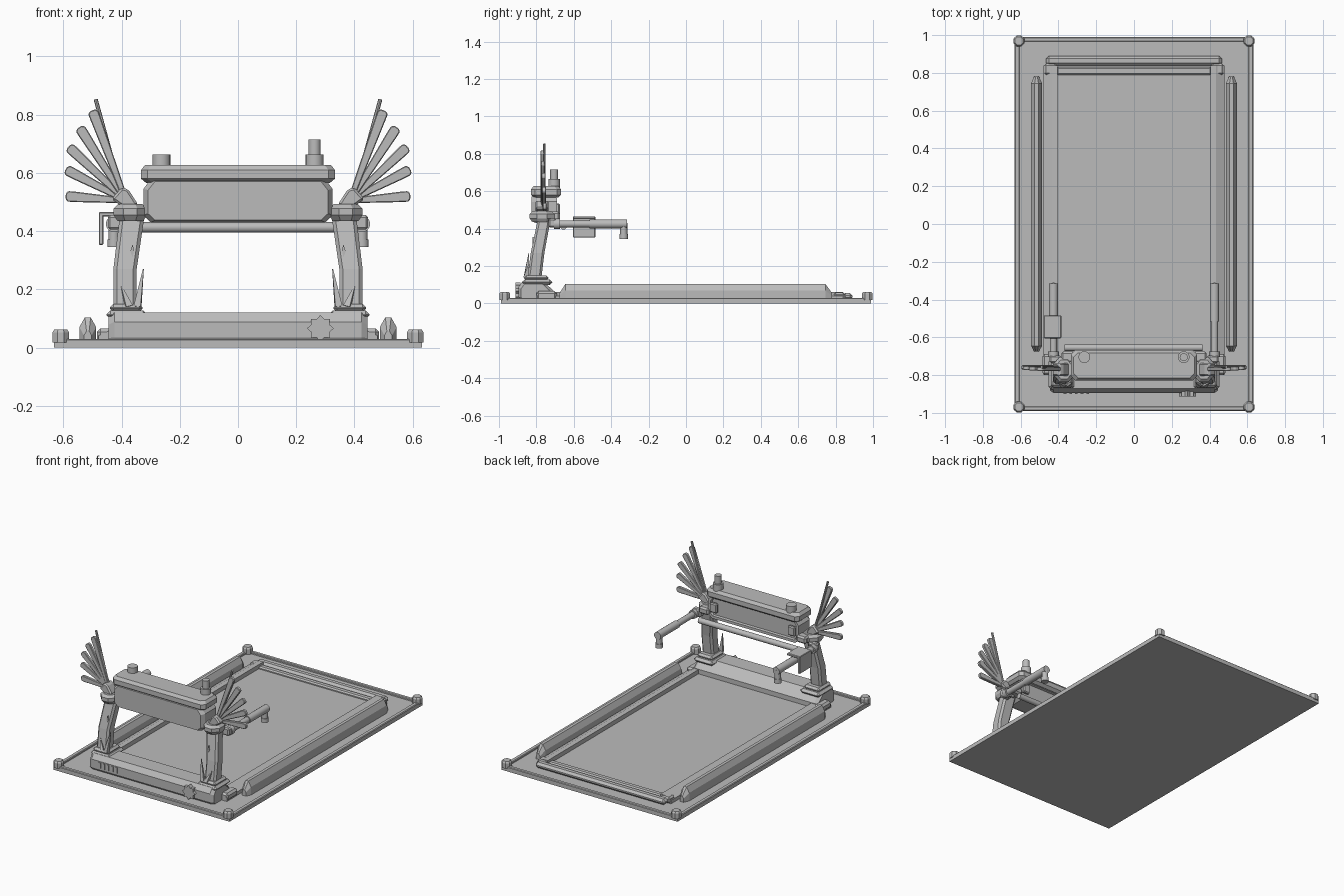
import bpy, bmesh, math
from mathutils import Vector

if "Cube" in bpy.data.objects:
    bpy.data.objects.remove(bpy.data.objects["Cube"])

GREY = bpy.data.materials.new("mid grey")
GREY.diffuse_color = (0.5, 0.5, 0.5, 1)
GREY.use_nodes = True
GREY.node_tree.nodes["Principled BSDF"].inputs["Base Color"].default_value = GREY.diffuse_color


def finish(name, bm, bevel=0, smooth=False):
    bmesh.ops.recalc_face_normals(bm, faces=bm.faces)
    if bevel:
        bmesh.ops.bevel(bm, geom=bm.edges[:], offset=bevel, segments=1,
                        affect='EDGES', clamp_overlap=True)
    me = bpy.data.meshes.new(name)
    bm.to_mesh(me)
    bm.free()
    me.materials.append(GREY)
    ob = bpy.data.objects.new(name, me)
    bpy.context.collection.objects.link(ob)
    if smooth:
        bpy.context.view_layer.objects.active = ob
        ob.select_set(True)
        bpy.ops.object.shade_smooth_by_angle(angle=math.radians(40))
        ob.select_set(False)
    return ob


def loft(name, rings, bevel=0, smooth=False):
    """Skin a list of equal-length rings and cap both ends."""
    bm = bmesh.new()
    vs = [[bm.verts.new(p) for p in r] for r in rings]
    n = len(rings[0])
    for a, b in zip(vs, vs[1:]):
        for i in range(n):
            bm.faces.new((a[i], a[(i + 1) % n], b[(i + 1) % n], b[i]))
    bm.faces.new(vs[0][::-1])
    bm.faces.new(vs[-1])
    return finish(name, bm, bevel, smooth)


def rect(x0, x1, y0, y1, z):
    return [(x0, y0, z), (x1, y0, z), (x1, y1, z), (x0, y1, z)]


def box(name, x0, x1, y0, y1, z0, z1, bevel=0):
    return loft(name, [rect(x0, x1, y0, y1, z0), rect(x0, x1, y0, y1, z1)], bevel)


def tube(name, p0, p1, r0, r1=None, sides=16, smooth=True, turn=0):
    p0, p1 = Vector(p0), Vector(p1)
    q = (p1 - p0).to_track_quat('Z', 'Y')
    def ring(c, r):
        return [c + q @ Vector((r * math.cos(a), r * math.sin(a), 0))
                for a in (turn + 2 * math.pi * i / sides for i in range(sides))]
    return loft(name, [ring(p0, r0), ring(p1, r1 or r0)], 0, smooth)


def plate_xz(name, pts, y0, y1, bevel=0):
    return loft(name, [[(x, y, z) for x, z in pts] for y in (y0, y1)], bevel)


# base mat with a raised rim and corner posts
box("base_mat", -.632, .632, -.99, .99, 0, .018)
for s in (-1, 1):
    box("base_rim_side", s * .605, s * .632, -.99, .99, .012, .03, .004)
    box("base_rim_end", -.632, .632, s * .965, s * .99, .012, .03, .004)
    for t in (-1, 1):
        cx, cy = s * .609, t * .969
        tube("corner_post", (cx, cy, .018), (cx, cy, .052), .031, sides=8, smooth=False,
             turn=math.pi / 8)
        tube("corner_cap", (cx, cy, .052), (cx, cy, .062), .031, .024, 8, False, math.pi / 8)

# running belt and end bars
box("running_belt", -.41, .41, -.75, .80, .015, .035)
box("belt_end_bar", -.41, .41, .79, .83, .018, .05, .008)
box("rear_bar", -.465, .465, .838, .89, .018, .055, .014)

OUTER = [(.487, .018), (.487, .07), (.506, .104), (.526, .104), (.545, .07), (.545, .018)]
INNER = [(.405, .018), (.405, .062), (.435, .062), (.48, .04), (.48, .018)]
for s in (-1, 1):
    # long side rails with tapered ends
    def rail_ring(y, k):
        return [(s * (.516 + (x - .516) * k), y, .018 + (z - .018) * k) for x, z in OUTER]
    loft("side_rail", [rail_ring(-.675, .45), rail_ring(-.645, 1),
                       rail_ring(.745, 1), rail_ring(.78, .45)])
    loft("inner_rail", [[(s * x, y, z) for x, z in INNER] for y in (-.80, .84)])
    box("rail_end_block", s * .41, s * .475, .79, .85, .018, .058, .01)
    box("rail_front_block", s * .43, s * .485, -.80, -.69, .018, .065, .012)

# motor housing across the front
HOUSING = [(-.885, .02), (-.895, .035), (-.895, .088), (-.872, .12),
           (-.765, .12), (-.705, .065), (-.705, .02)]
loft("motor_housing", [[(x, -.8 + (y + .8) * k, .02 + (z - .02) * k) for y, z in HOUSING]
                       for x, k in ((-.445, .86), (-.425, 1), (.425, 1), (.445, .86))])
for i in range(5):
    x = -.365 + i * .03
    box("vent_slot", x - .007, x + .007, -.90, -.89, .045, .082)
star = [(.283 + r * math.sin(a), .066 + r * math.cos(a)) for a, r in
        ((math.pi * i / 8, .046 if i % 2 == 0 else .034) for i in range(16))]
plate_xz("star_badge", star, -.912, -.885)

# feathers: tip x, tip z, half width
FEATHERS = [(.50, .815, .018), (.545, .757, .018), (.582, .69, .018),
            (.592, .612, .018), (.592, .52, .018)]
for s in (-1, 1):
    # foot blocks and bent uprights
    box("upright_foot", s * .312, s * .452, -.875, -.715, .098, .128, .014)
    box("upright_foot_collar", s * .328, s * .44, -.865, -.735, .122, .15, .012)
    leg = [(.348, .428, -.85, -.775, .12), (.348, .428, -.83, -.757, .27),
           (.32, .405, -.79, -.722, .46)]
    loft("upright", [[(s * x0 + s * c, y0, z), (s * x1 - s * c, y0, z), (s * x1, y0 + c, z),
                      (s * x1, y1 - c, z), (s * x1 - s * c, y1, z), (s * x0 + s * c, y1, z),
                      (s * x0, y1 - c, z), (s * x0, y0 + c, z)]
                     for x0, x1, y0, y1, z in leg for c in (.012,)])
    plate_xz("upright_mark", [(s * .362, .355), (s * .37, .33), (s * .362, .31),
                              (s * .357, .335)], -.822, -.80)
    # spikes standing on the foot
    for x, z, bx in ((.325, .27, .345), (.40, .21, .375)):
        tube("foot_spike", (s * bx, -.855, .14), (s * x, -.84, z), .017, .002, 4, False)

    # shoulder collar and fan hub
    def oval(z, rx, ry):
        return [(s * .37 + rx * math.cos(a), -.77 + ry * math.sin(a), z)
                for a in (math.pi * (i + .5) / 4 for i in range(8))]
    loft("shoulder", [oval(.435, .048, .055), oval(.455, .062, .072),
                      oval(.478, .062, .072), oval(.493, .045, .055)])
    hub = [(.342, .49), (.385, .475), (.435, .51), (.40, .55), (.378, .545)]
    plate_xz("fan_hub", [(s * x, z) for x, z in hub], -.805, -.735, .008)
    box("shoulder_bracket", s * .315, s * .385, -.735, -.675, .445, .49, .01)

    # fan of flat feathers
    root = Vector((s * .385, .505))
    for i, (x, z, w) in enumerate(FEATHERS):
        tip = Vector((s * x, z))
        d = (tip - root).normalized()
        n = Vector((-d.y, d.x))
        pts = [root - n * .009, root + n * .009, tip - d * .03 + n * w, tip - d * .008 + n * w,
               tip + n * w * .5, tip - n * w * .5, tip - d * .008 - n * w, tip - d * .03 - n * w]
        y = -.768 + .003 * i
        plate_xz("fan_feather", [tuple(p) for p in pts], y - .010, y + .010, .003)
    tube("fan_quill", (s * .40, -.757, .53), (s * .489, -.757, .853), .007, sides=8)

    # hand grips with turned-down ends
    gx = s * .426
    tube("grip_mount", (gx, -.705, .425), (gx, -.675, .425), .028)
    box("grip_mount_block", s * .385, s * .447, -.735, -.695, .405, .455, .008)
    tube("grip_arm", (gx, -.70, .425), (gx, -.50, .425), .019)
    tube("grip_sleeve", (gx, -.515, .425), (gx, -.315, .425), .024)
    tube("grip_end", (gx, -.333, .43), (gx, -.333, .36), .019)
    tube("grip_end_cap", (gx, -.333, .372), (gx, -.333, .345), .023)

# hood over the left grip
box("grip_hood_top", -.478, -.385, -.605, -.485, .45, .465, .003)
box("grip_hood_side", -.478, -.462, -.605, -.485, .353, .463, .003)

# console body with a recessed rear screen
CONSOLE = [(-.30, .43), (.30, .43), (.325, .455), (.325, .545), (.30, .578),
           (-.30, .578), (-.325, .545), (-.325, .455)]
bm = bmesh.new()
rings = []
for y, k in ((-.825, .9), (-.80, 1), (-.69, 1)):
    rings.append([bm.verts.new((x * (1 - (1 - k) * .5), y, .505 + (z - .505) * k))
                  for x, z in CONSOLE])
for a, b in zip(rings, rings[1:]):
    for i in range(8):
        bm.faces.new((a[i], a[(i + 1) % 8], b[(i + 1) % 8], b[i]))
bm.faces.new(rings[0])
screen = bm.faces.new(rings[2])
bmesh.ops.recalc_face_normals(bm, faces=bm.faces)
bmesh.ops.inset_region(bm, faces=[screen], thickness=.018)
bmesh.ops.inset_region(bm, faces=[screen], thickness=.004, depth=-.015)
finish("console_body", bm)
for s in (-1, 1):
    box("screen_side_block", s * .255, s * .305, -.70, -.675, .475, .535, .006)

# console lid
def lid(z, i):
    x, y0, y1, c = .333 - i, -.828 + i, -.668 - i, .022
    return [(-x + c, y0, z), (x - c, y0, z), (x, y0 + c, z), (x, y1 - c, z),
            (x - c, y1, z), (-x + c, y1, z), (-x, y1 - c, z), (-x, y0 + c, z)]
loft("console_lid", [lid(.565, .018), lid(.58, 0), lid(.61, 0), lid(.628, .014)])

# knobs on the lid and the cross bar behind the console
for s in (-1, 1):
    tube("lid_knob", (s * .263, -.705, .62), (s * .263, -.705, .664), .031)
tube("lid_knob_stem", (.263, -.705, .66), (.263, -.705, .715), .021)
tube("cross_bar", (-.368, -.655, .413), (.362, -.655, .413), .018)
